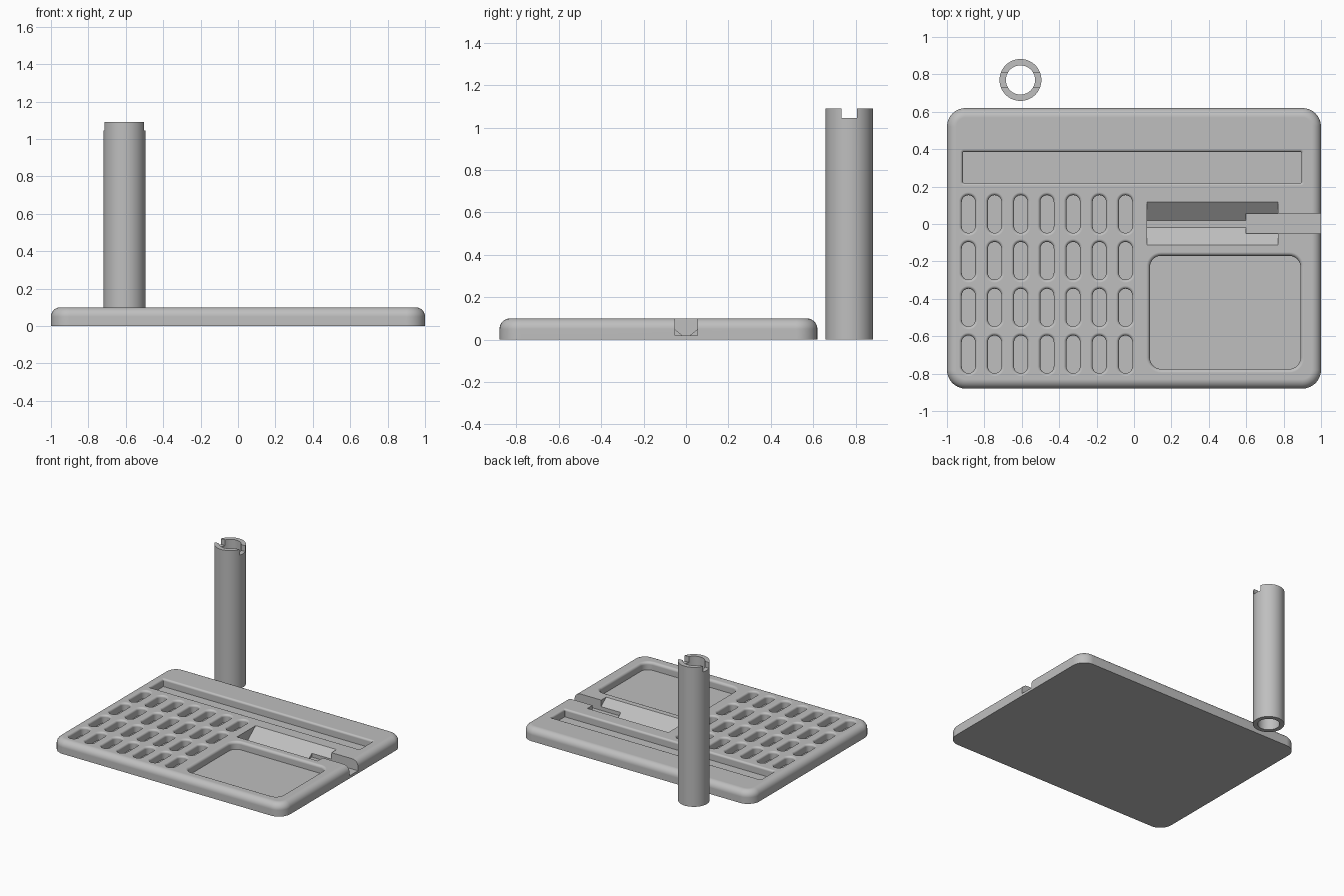
import bpy, bmesh, math

cube = bpy.data.objects.get("Cube")
if cube:
    bpy.data.objects.remove(cube, do_unlink=True)

grey = bpy.data.materials.new("light_grey")
grey.use_nodes = True
COLOUR = (0.52, 0.52, 0.52, 1)
grey.diffuse_color = COLOUR
grey.node_tree.nodes["Principled BSDF"].inputs["Base Color"].default_value = COLOUR

TOP = 0.1


def rounded_rect(x0, x1, y0, y1, r, inset, steps=8):
    """Corner-rounded outline, counter-clockwise, moved inward by inset."""
    rad = max(r - inset, 0.002)
    x0, x1, y0, y1 = x0 + inset, x1 - inset, y0 + inset, y1 - inset
    corners = [(x1 - rad, y1 - rad), (x0 + rad, y1 - rad),
               (x0 + rad, y0 + rad), (x1 - rad, y0 + rad)]
    pts = []
    for i, (cx, cy) in enumerate(corners):
        for k in range(steps + 1):
            a = math.pi / 2 * (i + k / steps)
            pts.append((cx + rad * math.cos(a), cy + rad * math.sin(a)))
    return pts


def loft(bm, rect, r, levels):
    """Skin rounded rectangles through (z, inset) levels and cap both ends."""
    rings = [[bm.verts.new((x, y, z)) for x, y in rounded_rect(*rect, r, inset)]
             for z, inset in levels]
    for a, b in zip(rings, rings[1:]):
        for i in range(len(a)):
            j = (i + 1) % len(a)
            bm.faces.new((a[i], a[j], b[j], b[i]))
    bm.faces.new(rings[0][::-1])
    bm.faces.new(rings[-1])


def prism(bm, profile, x0, x1):
    """Extrude a (y, z) profile along x."""
    a, b = ([bm.verts.new((x, y, z)) for y, z in profile] for x in (x0, x1))
    for i in range(len(a)):
        j = (i + 1) % len(a)
        bm.faces.new((a[i], a[j], b[j], b[i]))
    bm.faces.new(a[::-1])
    bm.faces.new(b)


def make(name, bm):
    bmesh.ops.recalc_face_normals(bm, faces=bm.faces)
    mesh = bpy.data.meshes.new(name)
    bm.to_mesh(mesh)
    bm.free()
    obj = bpy.data.objects.new(name, mesh)
    mesh.materials.append(grey)
    bpy.context.collection.objects.link(obj)
    return obj


def activate(obj):
    bpy.ops.object.select_all(action='DESELECT')
    obj.select_set(True)
    bpy.context.view_layer.objects.active = obj


def cut(obj, cutter):
    cutter.hide_render = True
    activate(obj)
    mod = obj.modifiers.new("cut", 'BOOLEAN')
    mod.operation, mod.solver, mod.object = 'DIFFERENCE', 'EXACT', cutter
    bpy.ops.object.modifier_apply(modifier=mod.name)
    bpy.data.objects.remove(cutter, do_unlink=True)


def smooth(obj):
    activate(obj)
    bpy.ops.object.shade_smooth_by_angle(angle=math.radians(30))
    mod = obj.modifiers.new("clean_shading", 'WEIGHTED_NORMAL')
    mod.keep_sharp = True


def pocket(bm, rect, r, floor, lip, steps=5):
    """Cutter for a recess whose top rim is rounded over by lip."""
    levels = [(floor, lip)]
    for k in range(steps + 1):
        a = math.pi / 2 * k / steps
        levels.append((TOP - lip + lip * math.sin(a), lip * math.cos(a)))
    levels.append((TOP + 0.1, 0))
    loft(bm, rect, r, levels)


# Tray body: flat base, rounded upper edge
bm = bmesh.new()
ROUND = 0.05
levels = [(0, 0)]
for k in range(9):
    a = math.pi / 2 * k / 8
    levels.append((TOP - ROUND + ROUND * math.sin(a), ROUND * (1 - math.cos(a))))
loft(bm, (-1, 1, -0.88, 0.62), 0.1, levels)
tray = make("tray_body", bm)

# Long trough, square dish and the grid of small oval slots
bm = bmesh.new()
pocket(bm, (-0.93, 0.91, 0.205, 0.4), 0.02, 0.04, 0.015)
pocket(bm, (0.065, 0.91, -0.795, -0.15), 0.08, 0.04, 0.02)
for col in range(7):
    for row in range(4):
        x, y = -0.885 + 0.14 * col, 0.053 - 0.25 * row
        pocket(bm, (x - 0.052, x + 0.052, y - 0.117, y + 0.117), 0.052, 0.04, 0.016)
cut(tray, make("pocket_cutter", bm))

# Sloped-wall groove with a narrow channel out to the left edge
bm = bmesh.new()
prism(bm, [(-0.018, 0.02), (0.018, 0.02), (0.118, TOP), (0.118, 0.2),
           (-0.113, 0.2), (-0.113, TOP)], 0.07, 0.77)
cut(tray, make("groove_cutter", bm))
bm = bmesh.new()
prism(bm, [(-0.052, 0.02), (0.055, 0.02), (0.055, 0.2), (-0.052, 0.2)], 0.6, 1.1)
cut(tray, make("channel_cutter", bm))
smooth(tray)

# Standing tube, open at both ends
TUBE_X, TUBE_Y, HEIGHT, SIDES = -0.607, 0.77, 1.09, 64
bm = bmesh.new()
rings = []
for r, z in ((0.112, 0), (0.112, HEIGHT), (0.078, HEIGHT), (0.078, 0)):
    rings.append([bm.verts.new((TUBE_X + r * math.cos(math.tau * i / SIDES),
                                TUBE_Y + r * math.sin(math.tau * i / SIDES), z))
                  for i in range(SIDES)])
for a, b in zip(rings, rings[1:] + rings[:1]):
    for i in range(SIDES):
        j = (i + 1) % SIDES
        bm.faces.new((a[i], a[j], b[j], b[i]))
tube = make("tube", bm)

# Notch across the top of the tube
bm = bmesh.new()
lo, hi, base = TUBE_Y - 0.037, TUBE_Y + 0.037, 1.045
prism(bm, [(lo, base), (hi, base), (hi, 1.2), (lo, 1.2)], TUBE_X - 0.2, TUBE_X + 0.2)
cut(tube, make("notch_cutter", bm))
smooth(tube)
